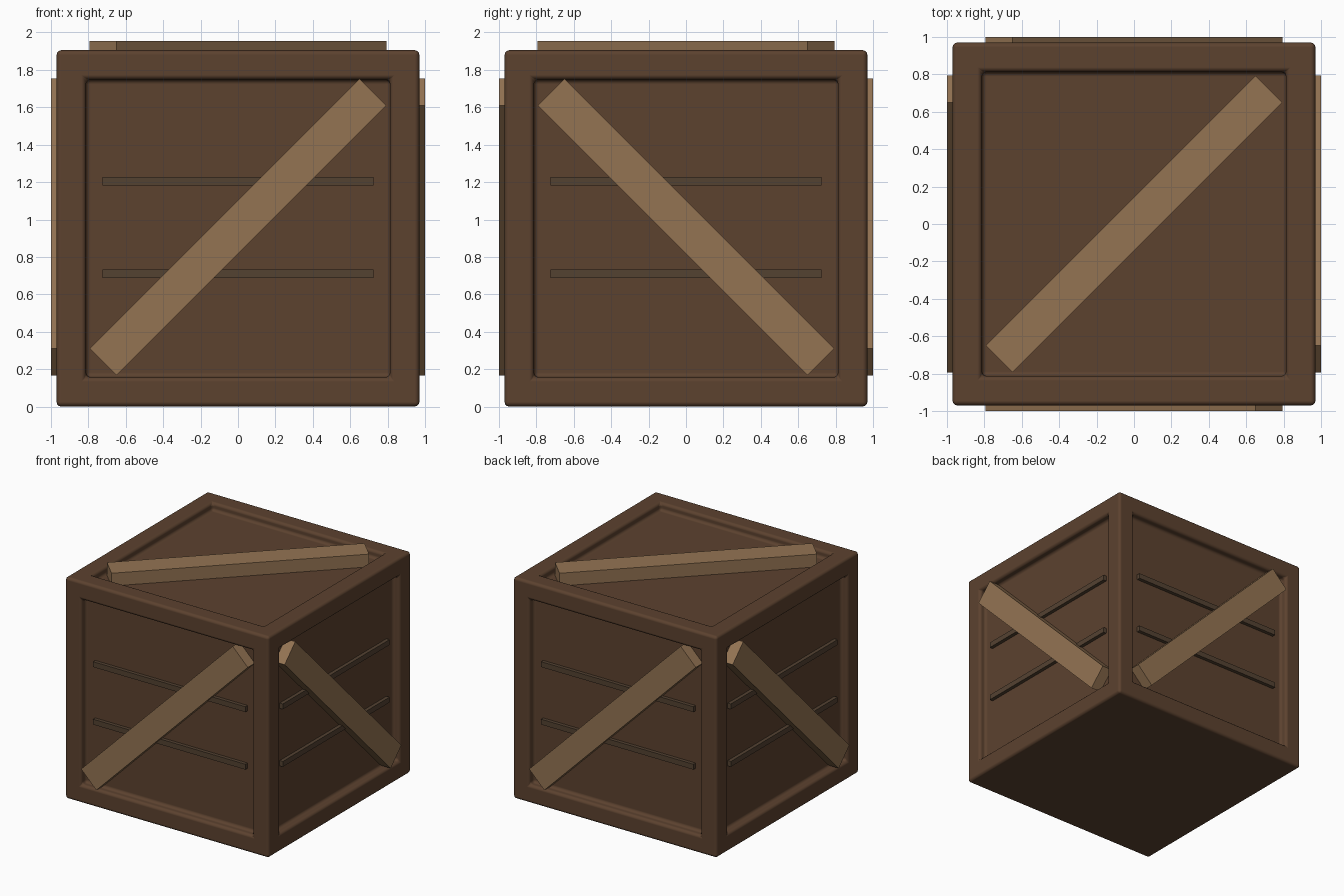
import bpy, bmesh
from math import pi
from mathutils import Matrix, Vector

if "Cube" in bpy.data.objects:
    bpy.data.objects.remove(bpy.data.objects["Cube"], do_unlink=True)

HALF, TOP = 0.97, 1.905        # crate half width and height
RIM, DEPTH = 0.222, 0.065      # frame width and panel recess
MID = 0.96                     # centre height of the side panels


def material(name, rgb):
    mat = bpy.data.materials.new(name)
    mat.use_nodes = True
    mat.diffuse_color = (*rgb, 1)
    mat.node_tree.nodes["Principled BSDF"].inputs["Base Color"].default_value = (*rgb, 1)
    return mat


dark_wood = material("dark wood", (0.107, 0.054, 0.028))
slat_wood = material("greyish wood", (0.088, 0.054, 0.031))
light_wood = material("light wood", (0.296, 0.174, 0.086))


def add_object(name, bm, mat):
    mesh = bpy.data.meshes.new(name)
    bm.to_mesh(mesh)
    bm.free()
    mesh.materials.append(mat)
    obj = bpy.data.objects.new(name, mesh)
    bpy.context.collection.objects.link(obj)
    return obj


def add_box(name, size, matrix, mat):
    bm = bmesh.new()
    bmesh.ops.create_cube(bm, size=1)
    bmesh.ops.scale(bm, vec=size, verts=bm.verts)
    obj = add_object(name, bm, mat)
    obj.matrix_world = matrix
    return obj


# Crate body: a box with a recessed panel in every face but the bottom
bm = bmesh.new()
bmesh.ops.create_cube(bm, size=1)
bmesh.ops.scale(bm, vec=(2 * HALF, 2 * HALF, TOP), verts=bm.verts)
bmesh.ops.translate(bm, vec=(0, 0, TOP / 2), verts=bm.verts)
bm.normal_update()
for face in [f for f in bm.faces if f.normal.z > -0.5]:
    normal = face.normal.copy()
    bmesh.ops.inset_region(bm, faces=[face], thickness=RIM)
    # A second ring of the same outline becomes the recess wall
    wall = bmesh.ops.extrude_discrete_faces(bm, faces=[face])["faces"]
    bmesh.ops.translate(bm, vec=-normal * DEPTH, verts=wall[0].verts)
body = add_object("crate_body", bm, dark_wood)
bevel = body.modifiers.new("rounded edges", "BEVEL")
bevel.width = 0.025
bevel.segments = 3
bevel.limit_method = "ANGLE"
bevel.harden_normals = True
bpy.context.view_layer.objects.active = body
body.select_set(True)
bpy.ops.object.shade_smooth_by_angle(angle=pi / 4)
body.select_set(False)

# Side faces: each has a diagonal brace and two slats
sides = [("front", 0, 1), ("left", pi / 2, -1), ("back", pi, 1), ("right", -pi / 2, -1)]
for name, turn, slope in sides:
    frame = Matrix.Translation((0, 0, MID)) @ Matrix.Rotation(turn, 4, "Z")
    tilt = Matrix.Rotation(-slope * pi / 4, 4, "Y")
    add_box(name + "_brace", (2.04, 0.1, 0.204),
            frame @ Matrix.Translation((0, -0.95, 0)) @ tilt, light_wood)
    for label, z in (("lower", -0.25), ("upper", 0.245)):
        add_box(name + "_" + label + "_slat", (1.45, 0.05, 0.046),
                frame @ Matrix.Translation(Vector((0, -0.91, z))), slat_wood)

# Lid brace
add_box("top_brace", (2.04, 0.204, 0.11),
        Matrix.Translation((0, 0, 1.9)) @ Matrix.Rotation(pi / 4, 4, "Z"), light_wood)
